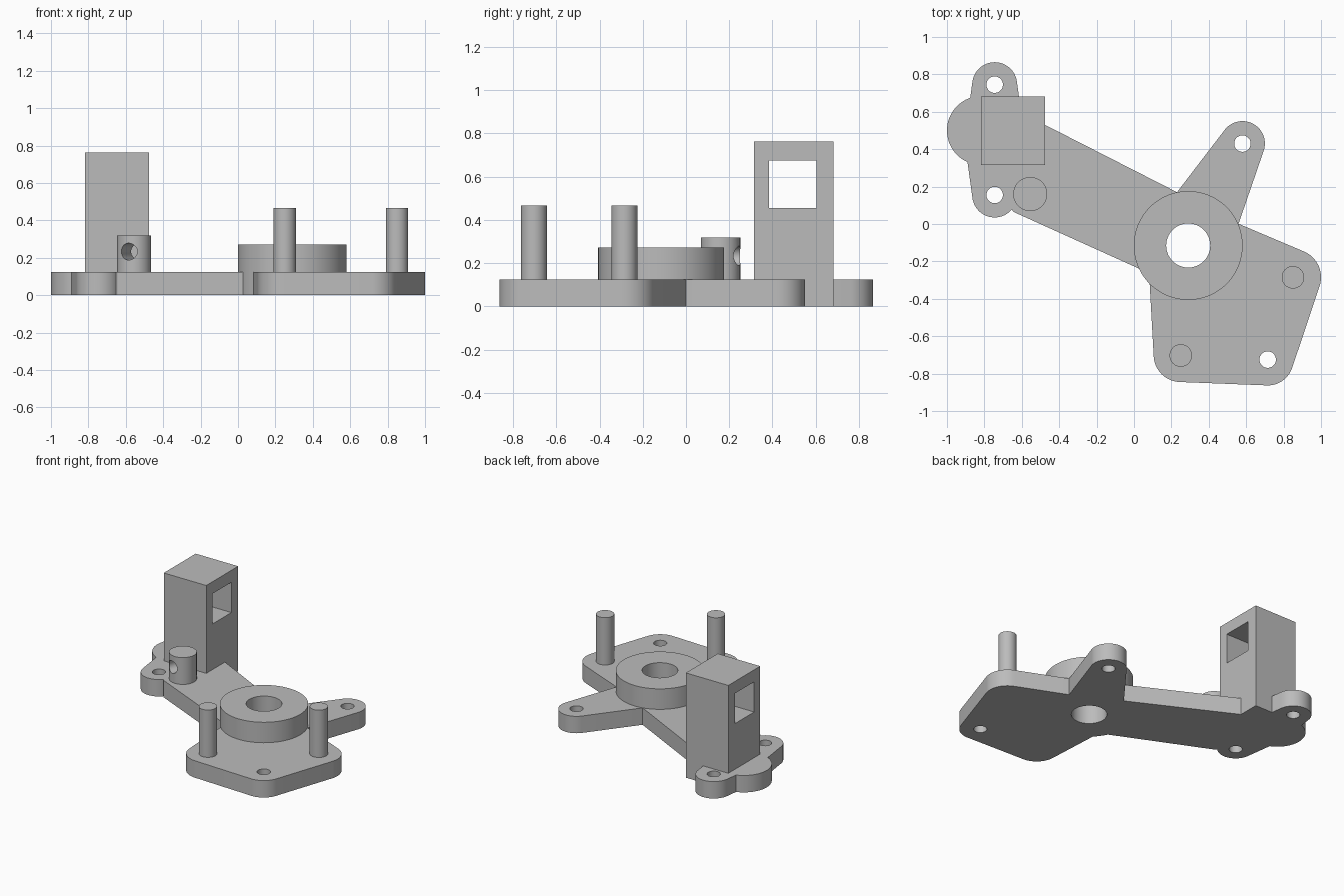
import bpy, bmesh, math
from mathutils import Vector

if "Cube" in bpy.data.objects:
    bpy.data.objects.remove(bpy.data.objects["Cube"], do_unlink=True)

GREY = 0.5
grey = bpy.data.materials.new("plain_grey")
grey.use_nodes = True
grey.diffuse_color = (GREY, GREY, GREY, 1)
grey.node_tree.nodes["Principled BSDF"].inputs["Base Color"].default_value = (GREY, GREY, GREY, 1)

PLATE = 0.123   # plate thickness
HUB = (0.29, -0.115)


def circle(x, y, r, n=64):
    return [(x + r * math.cos(math.tau * i / n), y + r * math.sin(math.tau * i / n)) for i in range(n)]


def hull(points):
    """Counter-clockwise convex outline around the points."""
    pts = sorted(set((round(x, 5), round(y, 5)) for x, y in points))

    def half(seq):
        out = []
        for p in seq:
            while len(out) > 1 and ((out[-1][0] - out[-2][0]) * (p[1] - out[-2][1])
                                    - (out[-1][1] - out[-2][1]) * (p[0] - out[-2][0])) <= 0:
                out.pop()
            out.append(p)
        return out[:-1]
    return half(pts) + half(pts[::-1])


def prism(name, outline, z0, z1):
    bm = bmesh.new()
    face = bm.faces.new([bm.verts.new((x, y, z0)) for x, y in outline])
    top = bmesh.ops.extrude_face_region(bm, geom=[face])["geom"]
    moved = [v for v in top if isinstance(v, bmesh.types.BMVert)]
    bmesh.ops.translate(bm, verts=moved, vec=(0, 0, z1 - z0))
    bmesh.ops.recalc_face_normals(bm, faces=bm.faces)
    mesh = bpy.data.meshes.new(name)
    bm.to_mesh(mesh)
    bm.free()
    mesh.materials.append(grey)
    obj = bpy.data.objects.new(name, mesh)
    bpy.context.collection.objects.link(obj)
    return obj


def select(obj):
    bpy.ops.object.select_all(action='DESELECT')
    obj.select_set(True)
    bpy.context.view_layer.objects.active = obj


def combine(obj, other, operation):
    select(obj)
    mod = obj.modifiers.new("combine", 'BOOLEAN')
    mod.operation, mod.solver, mod.object = operation, 'EXACT', other
    bpy.ops.object.modifier_apply(modifier=mod.name)
    bpy.data.objects.remove(other, do_unlink=True)


def drill(obj, x, y, r):
    combine(obj, prism("drill", circle(x, y, r, 48), -1, 2), 'DIFFERENCE')


# Base plate: overlapping convex outlines merged into one slab
tower_foot = [(-0.818, 0.315), (-0.476, 0.315), (-0.476, 0.682), (-0.818, 0.682)]
outlines = [
    # long arm
    hull([(-0.476, 0.53), (0.23, 0.17), HUB, (0.03, -0.24), (-0.645, 0.065), (-0.8, 0.3), (-0.8, 0.5)]),
    # end lobe and its two ears
    circle(-0.815, 0.5, 0.185),
    hull(circle(-0.745, 0.745, 0.12) + circle(-0.745, 0.45, 0.16) + circle(-0.745, 0.155, 0.12)),
    tower_foot,
    # short pointed arm
    hull(circle(0.58, 0.43, 0.12) + [(0.1, 0.0), (0.5, -0.17)]),
    # five-sided mounting pad
    hull(circle(0.85, -0.285, 0.15) + circle(0.715, -0.725, 0.138) + circle(0.25, -0.7, 0.145)
         + [(0.29, 0.115), (0.08, -0.25)]),
]
plate = prism("base_plate", circle(*HUB, 0.291, 96), 0, PLATE)
for outline in outlines:
    combine(plate, prism("piece", outline, 0, PLATE), 'UNION')
for x, y in [(-0.745, 0.745), (-0.745, 0.155), (0.58, 0.43), (0.715, -0.725)]:
    drill(plate, x, y, 0.044)
drill(plate, *HUB, 0.118)

# Raised hub ring
hub = prism("hub_ring", circle(*HUB, 0.291, 96), PLATE, 0.272)
drill(hub, *HUB, 0.118)

# Square tower with a window running side to side
tower = prism("tower", tower_foot, PLATE, 0.762)
window = prism("window", [(-1, 0.384), (0, 0.384), (0, 0.604), (-1, 0.604)], 0.455, 0.675)
combine(tower, window, 'DIFFERENCE')

# Short post with a slanted cross hole
post = prism("short_post", circle(-0.555, 0.16, 0.091), PLATE, 0.318)
bore = prism("bore", circle(0, 0, 0.045, 48), -0.3, 0.3)
bore.rotation_euler = (math.radians(90), 0, math.radians(-19))
bore.location = Vector((-0.555, 0.16, 0.233))
bpy.context.view_layer.update()
combine(post, bore, 'DIFFERENCE')

# Two tall pins
pins = [prism(name, circle(x, y, 0.06, 48), PLATE, 0.467)
        for name, x, y in [("front_pin", 0.25, -0.703), ("side_pin", 0.85, -0.285)]]

for obj in [plate, hub, tower, post] + pins:
    select(obj)
    bpy.ops.object.shade_smooth_by_angle(angle=math.radians(25))
